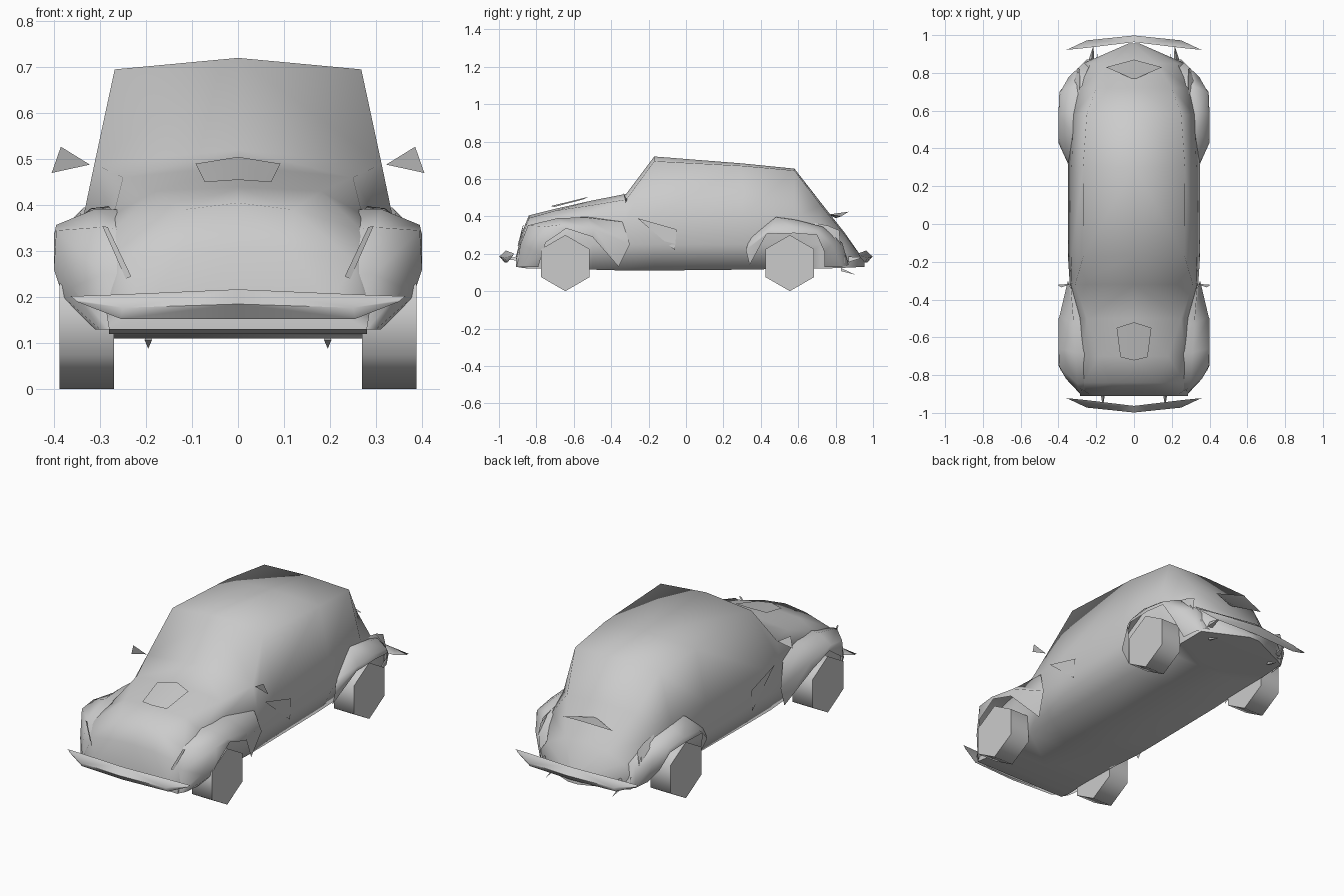
import bpy, bmesh, math


def make(name, verts, faces, angle=60):
    # Half of a part, mirrored across x = 0
    me = bpy.data.meshes.new(name)
    me.from_pydata(verts, [], faces)
    bm = bmesh.new()
    bm.from_mesh(me)
    bmesh.ops.recalc_face_normals(bm, faces=bm.faces)
    # an open sheet should face outwards / upwards
    outward = sum((f.normal.z + f.normal.x) * f.calc_area() for f in bm.faces)
    if outward < 0 and name != "body" and any(e.is_boundary for e in bm.edges):
        bmesh.ops.reverse_faces(bm, faces=bm.faces)
    bm.to_mesh(me)
    bm.free()
    for p in me.polygons:
        p.use_smooth = True
    me.set_sharp_from_angle(angle=math.radians(angle))
    ob = bpy.data.objects.new(name, me)
    bpy.context.collection.objects.link(ob)
    m = ob.modifiers.new("mirror", 'MIRROR')
    m.use_clip = True
    return ob


def loft(name, rows, caps=False, ring=False, angle=60):
    n = len(rows[0])
    verts = [p for r in rows for p in r]
    faces = []
    for i in range(len(rows) - 1):
        for j in range(n if ring else n - 1):
            k = (j + 1) % n
            faces.append((i * n + j, i * n + k, (i + 1) * n + k, (i + 1) * n + j))
    if caps:
        faces += [tuple(range(n)), tuple(range(len(verts) - n, len(verts)))]
    return make(name, verts, faces, angle)


def plate(name, pts):
    return make(name, pts, [tuple(range(len(pts)))])


# Body: stations y, floor (x, z), side (x, z), belt (x, z), upper edge (x, z), crown z
stations = [
    (-.91, .28, .13, .285, .16, .20, .175, .10, .18, .18),
    (-.88, .28, .125, .29, .20, .25, .28, .12, .30, .305),
    (-.84, .28, .12, .29, .25, .27, .345, .12, .39, .405),
    (-.70, .27, .12, .28, .25, .27, .38, .18, .43, .44),
    (-.50, .27, .115, .28, .25, .285, .40, .25, .46, .485),
    (-.32, .28, .11, .34, .25, .335, .38, .312, .49, .52),
    (-.17, .28, .11, .35, .25, .33, .40, .268, .695, .72),
    (.30, .28, .115, .35, .25, .33, .40, .27, .67, .683),
    (.58, .27, .12, .29, .25, .32, .39, .25, .645, .655),
    (.72, .27, .12, .28, .25, .29, .34, .20, .46, .475),
    (.85, .265, .125, .27, .19, .23, .25, .12, .30, .31),
    (.955, .03, .13, .03, .14, .025, .15, .015, .155, .16),
]
loft("body", [[(0, s[0], s[2])] + [(s[i], s[0], s[i + 1]) for i in (1, 3, 5, 7)]
              + [(0, s[0], s[9])] for s in stations], caps=True, angle=80)

# Fenders: rows run from the body out to the wheel arch lip
loft("front_fender", [
    [(.22, -.895, .13), (.28, -.905, .13), (.30, -.87, .13), (.31, -.79, .13)],
    [(.20, -.875, .25), (.295, -.885, .25), (.36, -.82, .22), (.38, -.77, .20)],
    [(.20, -.83, .34), (.30, -.845, .352), (.395, -.755, .345), (.40, -.75, .26)],
    [(.23, -.68, .39), (.31, -.68, .392), (.395, -.66, .357), (.40, -.64, .335)],
    [(.26, -.54, .40), (.32, -.53, .393), (.395, -.49, .33), (.40, -.50, .29)],
    [(.29, -.36, .38), (.335, -.34, .37), (.35, -.30, .25), (.33, -.36, .13)],
], angle=85)
loft("rear_fender", [
    [(.31, .36, .30), (.34, .34, .28), (.35, .32, .22), (.32, .34, .14)],
    [(.27, .50, .40), (.335, .48, .395), (.395, .45, .325), (.40, .43, .305)],
    [(.26, .60, .37), (.335, .60, .378), (.395, .58, .335), (.40, .58, .31)],
    [(.23, .73, .33), (.315, .73, .345), (.39, .70, .32), (.395, .70, .30)],
    [(.20, .82, .24), (.285, .835, .26), (.345, .78, .25), (.36, .74, .21)],
    [(.18, .87, .14), (.25, .87, .14), (.28, .83, .13), (.29, .74, .13)],
], angle=85)

# Bumpers: swept, pointed blades
for name, s in (("front_bumper", -1), ("rear_bumper", 1)):
    loft(name, [
        [(0, s * .963, .217), (0, s * .998, .185), (0, s * .968, .152)],
        [(.255, s * .932, .206), (.25, s * .972, .177), (.255, s * .955, .153)],
        [(.364, s * .922, .202), (.355, s * .922, .195), (.35, s * .925, .19)],
    ], angle=70)


# Bumper brackets and tail pipes: small tapered pyramids
def spike(name, base, tip, r):
    x, y, z = base
    make(name, [(x - r, y, z - r), (x + r, y, z - r), (x, y, z + r), tip],
         [(0, 1, 2), (0, 1, 3), (1, 2, 3), (2, 0, 3)])


spike("front_bracket", (.165, -.90, .175), (.165, -.965, .17), .012)
spike("rear_bracket", (.225, .87, .17), (.215, .945, .18), .015)
spike("tail_pipe", (.195, .83, .115), (.195, .905, .088), .008)

# Hood panel floating over the bonnet
plate("hood_panel", [(0, -.52, .505), (.092, -.55, .49), (.072, -.705, .45), (0, -.722, .455)])

# Lamps and small fittings
plate("headlight", [(.295, -.868, .355), (.283, -.872, .352), (.232, -.90, .245), (.244, -.893, .24)])
plate("side_mirror", [(.322, -.315, .488), (.385, -.335, .527), (.405, -.322, .47)])
plate("door_trim", [(.342, -.26, .39), (.349, -.05, .33), (.35, -.06, .22)])
loft("tail_light", [
    [(.29, .685, .365), (.295, .69, .355)],
    [(.285, .76, .35), (.315, .76, .32)],
    [(.285, .82, .325), (.30, .825, .25)],
])
make("rear_lamp_bar", [(0, .765, .41), (.148, .83, .40), (0, .87, .425), (0, .80, .39)],
     [(0, 1, 2), (0, 3, 1), (3, 2, 1)])

# Wheels: six-sided, corner down
for name, y in (("front_wheel", -.645), ("rear_wheel", .555)):
    rings = [[(x, y + .15 * math.sin(a * math.pi / 3), .15 + .15 * math.cos(a * math.pi / 3))
              for a in range(6)] for x in (.27, .388)]
    loft(name, rings, caps=True, ring=True, angle=65)
